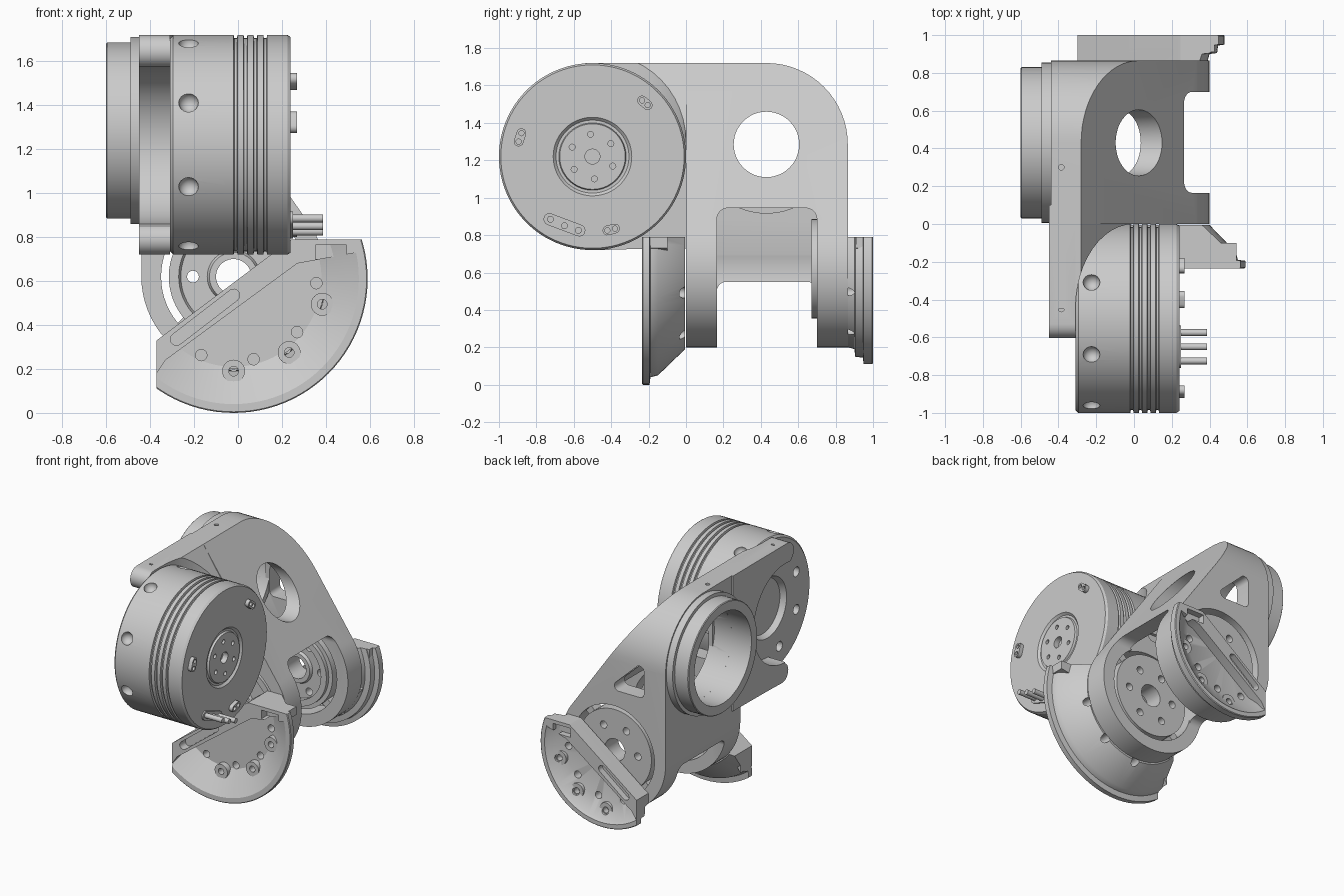
import bpy, bmesh, math
from math import cos, sin, pi, radians

if "Cube" in bpy.data.objects:
    bpy.data.objects.remove(bpy.data.objects["Cube"])


def finish(name, bm):
    bmesh.ops.remove_doubles(bm, verts=bm.verts, dist=1e-5)
    bmesh.ops.delete(bm, geom=[e for e in bm.edges if not e.link_faces], context='EDGES')
    bmesh.ops.recalc_face_normals(bm, faces=bm.faces)
    me = bpy.data.meshes.new(name)
    bm.to_mesh(me)
    bm.free()
    ob = bpy.data.objects.new(name, me)
    bpy.context.collection.objects.link(ob)
    return ob


def place(axis, t, u, v):
    return {'X': (t, u, v), 'Y': (u, t, v), 'Z': (u, v, t)}[axis]


def lathe(name, prof, u, v, axis, n=64):
    """Spin a closed (radius, position) profile about an axis through (u, v)."""
    bm = bmesh.new()
    rings = [[bm.verts.new(place(axis, t, u + r * cos(2 * pi * k / n), v + r * sin(2 * pi * k / n)))
              for r, t in prof] for k in range(n)]
    m = len(prof)
    for k in range(n):
        a, b = rings[k], rings[(k + 1) % n]
        for j in range(m):
            i = (j + 1) % m
            bm.faces.new((a[j], a[i], b[i], b[j]))
    return finish(name, bm)


def rod(name, u, v, r, a, b, axis, n=24):
    return lathe(name, [(0, a), (r, a), (r, b), (0, b)], u, v, axis, n)


def tube(name, u, v, ri, ro, a, b, axis, n=64):
    return lathe(name, [(ri, a), (ro, a), (ro, b), (ri, b)], u, v, axis, n)


def prism(name, pts, a, b, axis):
    bm = bmesh.new()
    lo = [bm.verts.new(place(axis, a, *p)) for p in pts]
    hi = [bm.verts.new(place(axis, b, *p)) for p in pts]
    bm.faces.new(lo)
    bm.faces.new(hi)
    for i in range(len(pts)):
        j = (i + 1) % len(pts)
        bm.faces.new((lo[i], lo[j], hi[j], hi[i]))
    return finish(name, bm)


def arc(cu, cv, r, a, b, n=16):
    return [(cu + r * cos(radians(a + (b - a) * i / n)), cv + r * sin(radians(a + (b - a) * i / n)))
            for i in range(n + 1)]


def capsule(p, q, r):
    d = math.degrees(math.atan2(q[1] - p[1], q[0] - p[0]))
    return arc(*q, r, d - 90, d + 90, 8) + arc(*p, r, d + 90, d + 270, 8)


def cut(ob, *tools, op='DIFFERENCE'):
    for tool in tools:
        mod = ob.modifiers.new('cut', 'BOOLEAN')
        mod.operation, mod.object, mod.solver = op, tool, 'EXACT'
        bpy.context.view_layer.objects.active = ob
        bpy.ops.object.modifier_apply(modifier=mod.name)
        bpy.data.objects.remove(tool)
    return ob


# key centres: drum (y, z), bore (y, z), fork joint (x, z)
DY, DZ = -0.5, 1.22
BY, BZ = 0.43, 1.285
JX, JZ = -0.02, 0.62

# motor drum with grooves, recessed front face and hub
prof = [(0, -.27), (.2, -.27), (.22, -.31), (.485, -.31), (.5, -.295)]
for x in (-.02, .025, .07, .115):
    prof += [(.5, x), (.485, x + .003), (.485, x + .015), (.5, x + .018)]
prof += [(.5, .225), (.49, .24), (.21, .24), (.195, .225), (.18, .225), (.175, .24), (0, .24)]
drum = lathe('motor_drum', prof, DY, DZ, 'X', 96)
for k in range(8):
    a = radians(22.5 + 45 * k)
    bpy.ops.mesh.primitive_uv_sphere_add(radius=.045, segments=20, ring_count=10,
                                         location=(-.225, DY + .5 * cos(a), DZ + .5 * sin(a)))
    cut(drum, bpy.context.object)
    cut(drum, rod('c', DY + .36 * cos(a), DZ + .36 * sin(a), .035, -.4, -.26, 'X'))
cut(drum, rod('c', DY, DZ, .04, .2, .3, 'X'))
for k in range(6):
    a = radians(35 + 60 * k)
    cut(drum, rod('c', DY + .12 * cos(a), DZ + .12 * sin(a), .016, .21, .3, 'X', 12))

# face connectors and the three-pin plug
for i, (p, q) in enumerate([((-.895, 1.30), (-.88, 1.345)), ((-.235, 1.52), (-.205, 1.495)),
                            ((-.42, .825), (-.38, .835))]):
    ob = prism('connector_%d' % i, capsule(p, q, .026), .2, .268, 'X')
    for c in (p, q):
        cut(ob, rod('c', *c, .014, .24, .3, 'X', 12))
prism('plug_tray', capsule((-.73, .885), (-.57, .825), .032), .2, .25, 'X')
for i, (y, z) in enumerate([(-.725, .885), (-.65, .85), (-.575, .825)]):
    rod('plug_pin_%d' % i, y, z, .018, .2, .387, 'X', 16)


# main bracket: sloped side profile crossed with a rounded end profile
def crossed(name, xz, yz):
    return cut(prism(name, xz, -.2, 1.1, 'Y'), prism('c', yz, -.7, .7, 'X'), op='INTERSECT')


body = crossed('main_bracket',
               [(-.44, 1.72), (-.28, 1.72)] + arc(JX, JZ, .42, 33.7, -180, 40),
               [(0, 0), (.865, 0)] + arc(BY, BZ, .435, 0, 90) + [(0, 1.72)])
cavity = crossed('c', [(-.34, 1.62), (-.30, 1.62), (.24, .80), (.24, .1), (-.34, .1)],
                 [(.12, .1), (.745, .1)] + arc(BY, BZ, .315, 0, 90) + [(.12, 1.6)])
cut(cavity, prism('c', [(-.1, -.1), (1, -.1), (1, .90), (-.1, .90)], -.7, .7, 'X'))
cut(body, cavity)
# gap between the forks, then the lower edge of the rear wall
gap = [(.165, 0), (.70, 0)] + arc(.64, .885, .06, 0, 90, 6) + arc(.225, .885, .06, 90, 180, 6)
cut(body, prism('c', gap, -.34, .7, 'X'))
gap = [(.165, 0), (.70, 0)] + arc(.65, .5, .05, 0, 90, 6) + arc(.215, .5, .05, 90, 180, 6)
cut(body, prism('c', gap, -.7, -.3, 'X'))
# through bore, fork bores and side windows
cut(body, rod('c', BY, BZ, .175, -.7, .7, 'X', 48), rod('c', BY, BZ, .33, -.7, -.3, 'X', 64),
    rod('c', JX, JZ, .33, -.5, 1.2, 'Y', 64))
win = arc(-.23, 1.26, .035, 60, 180, 6) + arc(-.23, 1.10, .035, 180, 270, 6) + arc(-.06, 1.10, .035, -90, 60, 6)
cut(body, prism('c', win, -.3, 1.2, 'Y'))

# bearing housing on the left
lathe('bearing_housing', [(.33, -.6), (.395, -.6), (.4, -.595), (.4, -.49), (.425, -.49), (.425, -.42),
                          (.37, -.42), (.37, -.27), (.33, -.27)], BY, BZ, 'X', 96)

# twin arms holding the drum, with cut-out round its axis
arm = prism('drum_arms', [(.1, 1.72)] + arc(-.53, 1.645, .075, 90, 250, 10) + [(-.5, 1.5), (-.5, .9)]
            + arc(-.47, .79, .07, 120, 270, 10) + [(-.3, .725), (.1, .73)], -.45, -.31, 'X')
cut(arm, rod('c', DY, DZ, .36, -.7, 0, 'X', 64))
for y in (.3, -.07, -.45):
    cut(body if y > .1 else arm, rod('c', -.385, y, .015, 1.66, 1.8, 'Z', 12))

# curved web blending the sloped wall over the drum
web = prism('arm_web', [(-.44, 1.72), (-.28, 1.72), (0, 1.3), (-.03, 1.2), (-.44, 1.2)], -.46, .02, 'Y')
curve = [(-.31 * cos(t * pi / 24), -.45 + .45 * sin(t * pi / 24)) for t in range(13)]
cut(web, prism('c', [(-.5, -.45)] + curve + [(0, .05), (-.5, .05)], 1, 1.9, 'Z'), op='INTERSECT')
cut(web, rod('c', DY, DZ, .45, -.7, .4, 'X', 64))


# joint discs inside the forks
def joint(name, ro, a, b):
    ob = lathe(name, [(.08, a), (.11, a), (.12, a + .02), (.24, a + .02), (.25, a), (ro, a),
                      (ro, b), (.08, b)], JX, JZ, 'Y')
    for k in range(6):
        t = radians(60 * k)
        cut(ob, rod('c', JX + .185 * cos(t), JZ + .185 * sin(t), .027, -.5, 1.2, 'Y', 16))


joint('front_joint', .295, .02, .15)
joint('rear_joint', .295, .70, .85)
tube('rear_joint_collar', JX, JZ, .22, .265, .672, .71, 'Y')
for k in range(4):
    t = radians(45 + 90 * k)
    for end, y in (('front', .04), ('rear', .74)):
        s, c = .03 * sin(t), .03 * cos(t)
        pts = [(JX + r * cos(t) + w * s, JZ + r * sin(t) - w * c)
               for r, w in ((.28, 1), (.345, 1), (.345, -1), (.28, -1))]
        prism('%s_spoke_%d' % (end, k), pts, y, y + .08, 'Y')


# clipped half-dish side plates with chord bar, slot and bolt holes
def half_plate(name, prof, left, r_bolt, r_hole, y_out, y_in):
    cz = .61
    zl = .33 + .75 * (left + .37)
    ob = lathe(name, prof, JX, cz, 'Y', 96)
    clip = [(left, -.2), (left, zl), (.23, .78), (.245, .79), (.8, .79), (.8, -.2)]
    cut(ob, prism('c', clip, -.6, 1.4, 'Y'), op='INTERSECT')
    big = max(r for r, _ in prof)
    lo, hi = sorted((y_out, y_in))
    end = JX + math.sqrt(big ** 2 - .18 ** 2) - .02
    bar = prism(name + '_bar', [(left, zl), (.23, .78), (.245, .79), (end, .79), (end, .73), (.27, .68),
                                (left + .04, zl - .09), (left, zl - .15)], lo, hi, 'Y')
    mid = y_out + (y_in - y_out) * .5
    a, b = sorted((y_out * 1.2 - y_in * .2, mid))
    cut(bar, prism('c', capsule((left + .09, zl + .005), (-.02, .535), .028), a, b, 'Y'),
        prism('c', [(end - .19, .70), (end - .05, .70), (end - .05, .765), (end - .19, .765)], a, b, 'Y'))
    for deg in (-113, -76, -40, -3):
        t = radians(deg)
        cut(ob, rod('c', JX + r_hole * cos(t), cz + r_hole * sin(t), .026, -.6, 1.4, 'Y', 20))
    for k, deg in enumerate((-90, -53, -16)):
        t = radians(deg)
        u, v = JX + r_bolt * cos(t), cz + r_bolt * sin(t)
        cut(ob, rod('c', u, v, .03, -.6, 1.4, 'Y', 20))
        a, b = sorted((mid, y_in))
        tube(name + '_boss_%d' % k, u, v, .022, .052, a, b, 'Y', 24)


half_plate('front_plate', [(0, -.005), (.42, -.005), (.56, -.15), (.57, -.19), (.61, -.195), (.61, -.23),
                           (.605, -.235), (.57, -.235), (.54, -.215), (.40, -.125), (0, -.125)],
           -.37, .42, .377, -.235, -.10)
half_plate('rear_plate', [(0, .865), (.41, .865), (.42, .90), (.46, .905), (.465, .945), (.5, .95), (.5, .995),
                          (.495, 1), (.465, 1), (.45, .985), (.34, .93), (0, .93)],
           -.30, .39, .32, 1.0, .91)

# smooth shading with crisp edges
bpy.ops.object.select_all(action='DESELECT')
for ob in bpy.context.scene.objects:
    ob.select_set(True)
    bpy.context.view_layer.objects.active = ob
bpy.ops.object.shade_smooth_by_angle(angle=radians(32))
